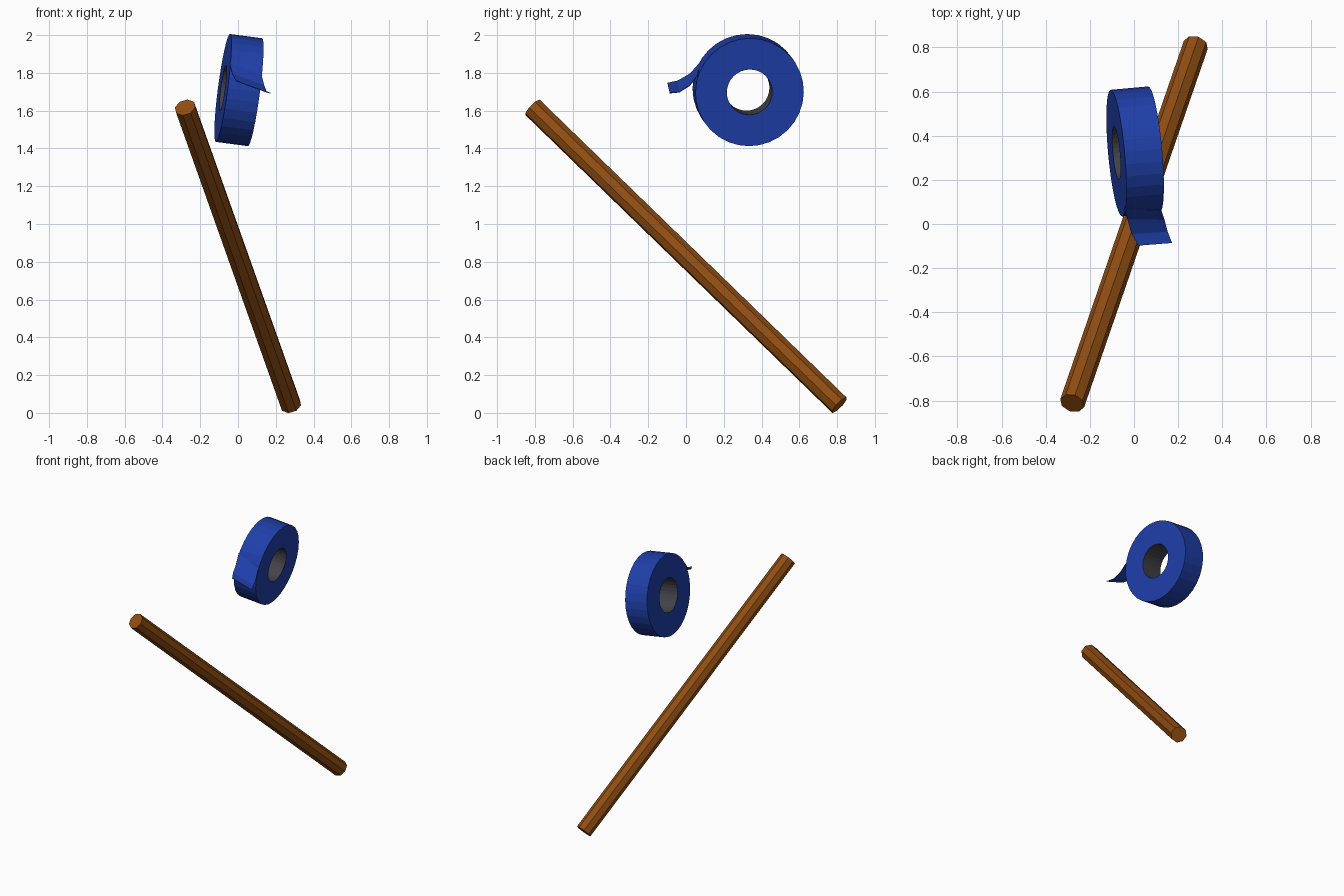
import bpy, bmesh, math
from mathutils import Vector, Matrix

if "Cube" in bpy.data.objects:
    bpy.data.objects.remove(bpy.data.objects["Cube"])


def material(name, rgb):
    m = bpy.data.materials.new(name)
    m.diffuse_color = (*rgb, 1)
    m.use_nodes = True
    m.node_tree.nodes["Principled BSDF"].inputs["Base Color"].default_value = m.diffuse_color
    return m


def make_object(name, bm, mats):
    bmesh.ops.recalc_face_normals(bm, faces=bm.faces)
    me = bpy.data.meshes.new(name)
    bm.to_mesh(me)
    bm.free()
    for m in mats:
        me.materials.append(m)
    ob = bpy.data.objects.new(name, me)
    bpy.context.collection.objects.link(ob)
    return ob


brown = material("wood_brown", (0.28, 0.075, 0.006))
blue = material("tape_blue", (0.014, 0.05, 0.40))
grey = material("core_grey", (0.055, 0.055, 0.065))

# Octagonal wooden stick, leaning from low back right to high front left
a, b = Vector((-0.28, -0.812, 1.617)), Vector((0.28, 0.812, 0.041))
axis = b - a
bm = bmesh.new()
bmesh.ops.create_cone(bm, cap_ends=True, segments=8, radius1=0.057, radius2=0.057,
                      depth=axis.length,
                      matrix=Matrix.Translation((a + b) / 2)
                      @ axis.to_track_quat('Z', 'Y').to_matrix().to_4x4())
make_object("stick", bm, [brown])

# Tape roll: rectangular section turned about a tilted axis
SEG, R_OUT, R_IN, HALF = 32, 0.288, 0.121, 0.086
centre = Vector((0.005, 0.329, 1.709))
n = Vector((0.987, 0.09, -0.13)).normalized()
up = (Vector((0, 0, 1)) - n * n.z).normalized()
side = up.cross(n)
section = [(R_OUT, -HALF), (R_OUT, HALF), (R_IN, HALF), (R_IN, -HALF)]
bm = bmesh.new()
rings = []
for i in range(SEG):
    t = 2 * math.pi * i / SEG
    radial = up * math.cos(t) + side * math.sin(t)
    rings.append([bm.verts.new(centre + radial * r + n * h) for r, h in section])
for i in range(SEG):
    p, q = rings[i], rings[(i + 1) % SEG]
    for k in range(4):
        f = bm.faces.new((p[k], p[(k + 1) % 4], q[(k + 1) % 4], q[k]))
        f.material_index = 1 if k == 2 else 0
make_object("tape_roll", bm, [blue, grey])

# Loose twisted end of the tape, peeling away at the front
left = [(-0.045, 0.075, 1.855), (-0.03, 0.022, 1.795), (-0.01, -0.045, 1.757), (0.02, -0.098, 1.746)]
right = [(0.125, 0.06, 1.785), (0.138, 0.02, 1.733), (0.152, -0.035, 1.698), (0.172, -0.086, 1.693)]
bm = bmesh.new()
rows = [(bm.verts.new(l), bm.verts.new(r)) for l, r in zip(left, right)]
for p, q in zip(rows, rows[1:]):
    bm.faces.new((p[0], p[1], q[1], q[0]))
tail = make_object("tape_loose_end", bm, [blue])
mod = tail.modifiers.new("thickness", 'SOLIDIFY')
mod.thickness = 0.004
mod.offset = 0
